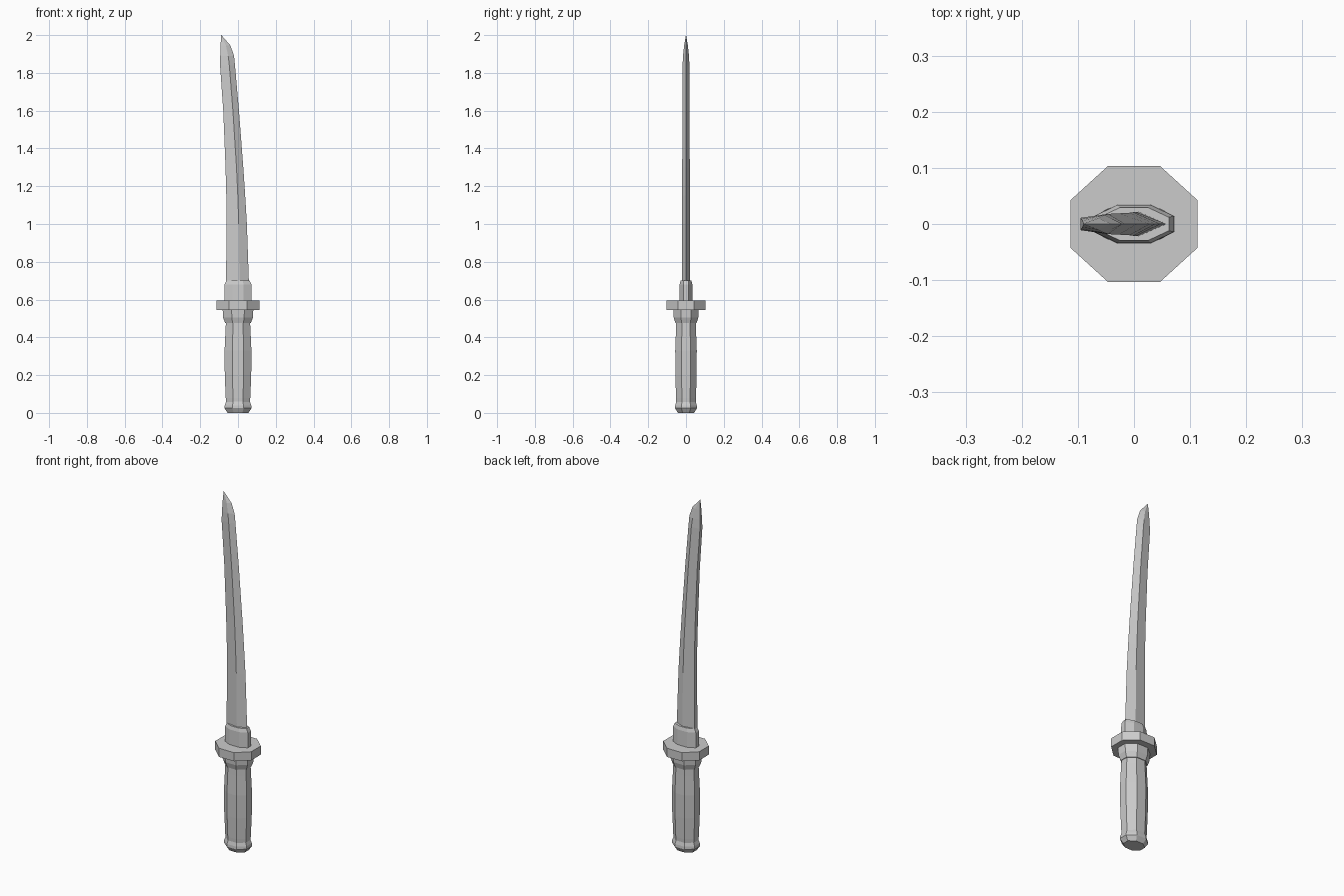
import bpy, bmesh, math

if "Cube" in bpy.data.objects:
    bpy.data.objects.remove(bpy.data.objects["Cube"])


def loft(name, rings):
    """Skin a list of equal-length point rings and cap both ends."""
    bm = bmesh.new()
    loops = [[bm.verts.new(p) for p in r] for r in rings]
    n = len(loops[0])
    for a, b in zip(loops, loops[1:]):
        for i in range(n):
            j = (i + 1) % n
            bm.faces.new((a[i], a[j], b[j], b[i]))
    bm.faces.new(loops[0][::-1])
    bm.faces.new(loops[-1])
    bmesh.ops.remove_doubles(bm, verts=bm.verts, dist=1e-5)
    bmesh.ops.recalc_face_normals(bm, faces=bm.faces)
    me = bpy.data.meshes.new(name)
    bm.to_mesh(me)
    bm.free()
    ob = bpy.data.objects.new(name, me)
    bpy.context.collection.objects.link(ob)
    return ob


def octagon(z, hx, hy):
    """Flat-sided octagon with half-widths hx, hy at height z."""
    k = 1 / math.cos(math.pi / 8)
    angles = [math.pi / 8 + i * math.pi / 4 for i in range(8)]
    return [(hx * k * math.cos(a), hy * k * math.sin(a), z) for a in angles]


def octagonal(name, *sections):
    return loft(name, [octagon(*s) for s in sections])


# Hilt parts: (height, half width x, half width y)
octagonal("pommel", (0, .055, .043), (.025, .072, .058), (.04, .07, .057), (.065, .061, .05))
octagonal("grip", (.05, .063, .051), (.08, .065, .053), (.2, .070, .056),
          (.33, .071, .057), (.44, .066, .053), (.48, .064, .052))
octagonal("grip_collar", (.475, .068, .056), (.505, .079, .065), (.546, .081, .067))
octagonal("guard", (.546, .113, .103), (.595, .113, .103))
octagonal("blade_collar", (.595, .072, .035), (.68, .071, .034), (.70, .062, .029))

# Blade: (height, spine x, ridge x, edge x, spine half thickness, ridge half thickness)
stations = [
    (.68, -.063, .008, .058, .012, .022),
    (1.0, -.061, .004, .047, .012, .021),
    (1.15, -.062, -.001, .038, .012, .021),
    (1.3, -.066, -.008, .028, .012, .020),
    (1.6, -.078, -.027, .005, .012, .019),
    (1.84, -.095, -.046, -.016, .011, .018),
    (1.89, -.094, -.052, -.021, .009, .016),
    (1.945, -.092, -.064, -.040, .006, .010),
    (2.0, -.090, -.089, -.088, .0005, .0005),
]
loft("blade", [[(s, -st, z), (r, -rt, z), (e, 0, z), (r, rt, z), (s, st, z)]
               for z, s, r, e, st, rt in stations])
